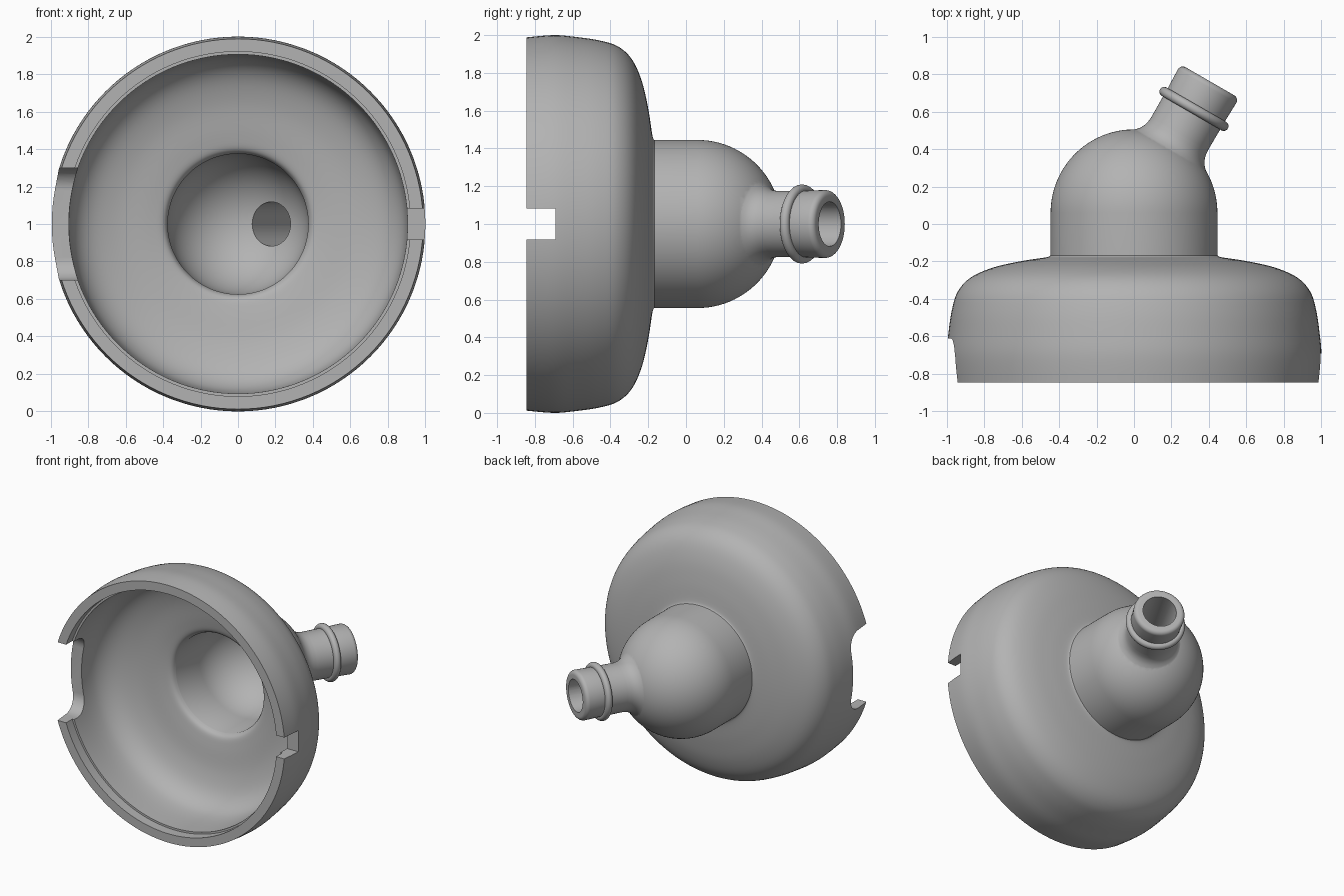
import bpy, bmesh, math
from mathutils import Matrix, Vector

cube = bpy.data.objects.get("Cube")
if cube:
    bpy.data.objects.remove(cube)

grey = bpy.data.materials.new("plain grey")
grey.use_nodes = True
GREY = (0.45, 0.45, 0.45, 1)
grey.diffuse_color = GREY
grey.node_tree.nodes["Principled BSDF"].inputs["Base Color"].default_value = GREY

DOME = Vector((0, 0.06, 1))          # centre of the dome, where both axes cross
# local z becomes the bell axis (+y), or the spout axis 30 degrees to the left
BELL_AXIS = Matrix.Translation((0, 0, 1)) @ Matrix.Rotation(-math.pi / 2, 4, 'X')
SPOUT_AXIS = (Matrix.Translation(DOME) @ Matrix.Rotation(-math.pi / 6, 4, 'Z')
              @ Matrix.Rotation(-math.pi / 2, 4, 'X'))


def arc(cr, cz, rad, a0, a1, n):
    """Points (radius, height) on an arc, angles in degrees."""
    angles = [math.radians(a0 + (a1 - a0) * i / n) for i in range(n + 1)]
    return [(cr + rad * math.cos(a), cz + rad * math.sin(a)) for a in angles]


def smooth(pts, n=5):
    """Catmull-Rom curve through the points."""
    p = [Vector(q) for q in [pts[0], *pts, pts[-1]]]
    out = []
    for a, b, c, d in zip(p, p[1:], p[2:], p[3:]):
        for i in range(n):
            t = i / n
            q = (2 * b + (c - a) * t + (2 * a - 5 * b + 4 * c - d) * t ** 2
                 + (3 * b - a - 3 * c + d) * t ** 3) / 2
            out.append(tuple(q))
    return out + [tuple(pts[-1])]


def make_object(name, bm, matrix):
    bmesh.ops.recalc_face_normals(bm, faces=bm.faces)
    bmesh.ops.transform(bm, matrix=matrix, verts=bm.verts)
    mesh = bpy.data.meshes.new(name)
    bm.to_mesh(mesh)
    bm.free()
    mesh.materials.append(grey)
    obj = bpy.data.objects.new(name, mesh)
    bpy.context.collection.objects.link(obj)
    return obj


def lathe(name, profile, matrix, steps):
    bm = bmesh.new()
    verts = [bm.verts.new((r, 0, z)) for r, z in profile]
    edges = [bm.edges.new(pair) for pair in zip(verts, verts[1:])]
    bmesh.ops.spin(bm, geom=verts + edges, cent=(0, 0, 0), axis=(0, 0, 1),
                   angle=2 * math.pi, steps=steps, use_duplicate=False)
    bmesh.ops.remove_doubles(bm, verts=bm.verts, dist=0.0002)
    return make_object(name, bm, matrix)


def box(name, lo, hi, round_radius=0):
    """Box cutter, optionally with rounded corners on its back side."""
    lo, hi = Vector(lo), Vector(hi)
    bm = bmesh.new()
    bmesh.ops.create_cube(bm, size=1)
    bmesh.ops.transform(bm, verts=bm.verts, matrix=Matrix.Translation((lo + hi) / 2)
                        @ Matrix.Diagonal((*(hi - lo), 1)))
    if round_radius:
        back = [e for e in bm.edges if all(v.co.y > hi.y - 0.001 for v in e.verts)
                and abs(e.verts[0].co.x - e.verts[1].co.x) > 0.1]
        bmesh.ops.bevel(bm, geom=back, offset=round_radius, segments=10,
                        profile=0.5, affect='EDGES')
    return make_object(name, bm, Matrix())


def combine(target, tool, operation):
    tool.hide_render = True
    mod = target.modifiers.new(operation.lower(), 'BOOLEAN')
    mod.operation, mod.solver, mod.object = operation, 'EXACT', tool
    bpy.context.view_layer.objects.active = target
    bpy.ops.object.modifier_apply(modifier=mod.name)
    bpy.data.objects.remove(tool)


# Bell and dome shell: outside from pole to rim, then inside back to the pole
outer_bell = smooth([(0.445, -0.168), (0.47, -0.178), (0.6, -0.198), (0.75, -0.232),
                     (0.87, -0.285), (0.94, -0.36), (0.972, -0.46), (0.99, -0.58),
                     (1.0, -0.7), (0.988, -0.845)])
inner_bell = smooth([(0.905, -0.77), (0.9, -0.56), (0.87, -0.44), (0.79, -0.355),
                     (0.65, -0.3), (0.48, -0.27), (0.4, -0.25), (0.375, -0.215)])
shell_profile = (arc(0, DOME.y, 0.445, 90, 0, 24) + outer_bell
                 + [(0.92, -0.845), (0.92, -0.77)] + inner_bell
                 + arc(0, DOME.y, 0.375, 0, 90, 24))
shell_profile[0] = (0, DOME.y + 0.445)
shell_profile[-1] = (0, DOME.y + 0.375)
shell = lathe("bell_shell", shell_profile, BELL_AXIS, 128)

# Spout with flared root, bead ring and rounded tip
spout_profile = ([(0, 0.4)]
                 + smooth([(0.232, 0.376), (0.212, 0.394), (0.193, 0.418),
                           (0.18, 0.45), (0.175, 0.49)], 3)
                 + arc(0.183, 0.64, 0.026, -105, 105, 14)
                 + arc(0.15, 0.78, 0.03, 0, 90, 6) + [(0, 0.81)])
spout = lathe("spout", spout_profile, SPOUT_AXIS, 64)
combine(shell, spout, 'UNION')

# Bore through the spout into the dome
bore = lathe("bore_cutter", [(0, 0.25), (0.118, 0.25), (0.118, 0.9), (0, 0.9)],
             SPOUT_AXIS, 64)
combine(shell, bore, 'DIFFERENCE')

# Rim cutouts: small square slot on the left, wide rounded one on the right
combine(shell, box("slot_cutter", (0.7, -1, 0.918), (1.2, -0.692, 1.082)), 'DIFFERENCE')
combine(shell, box("wide_cutter", (-1.2, -1.1, 0.7), (-0.7, -0.61, 1.3), 0.12), 'DIFFERENCE')

bpy.ops.object.select_all(action='DESELECT')
shell.select_set(True)
bpy.context.view_layer.objects.active = shell
bpy.ops.object.shade_smooth_by_angle(angle=math.radians(32))
